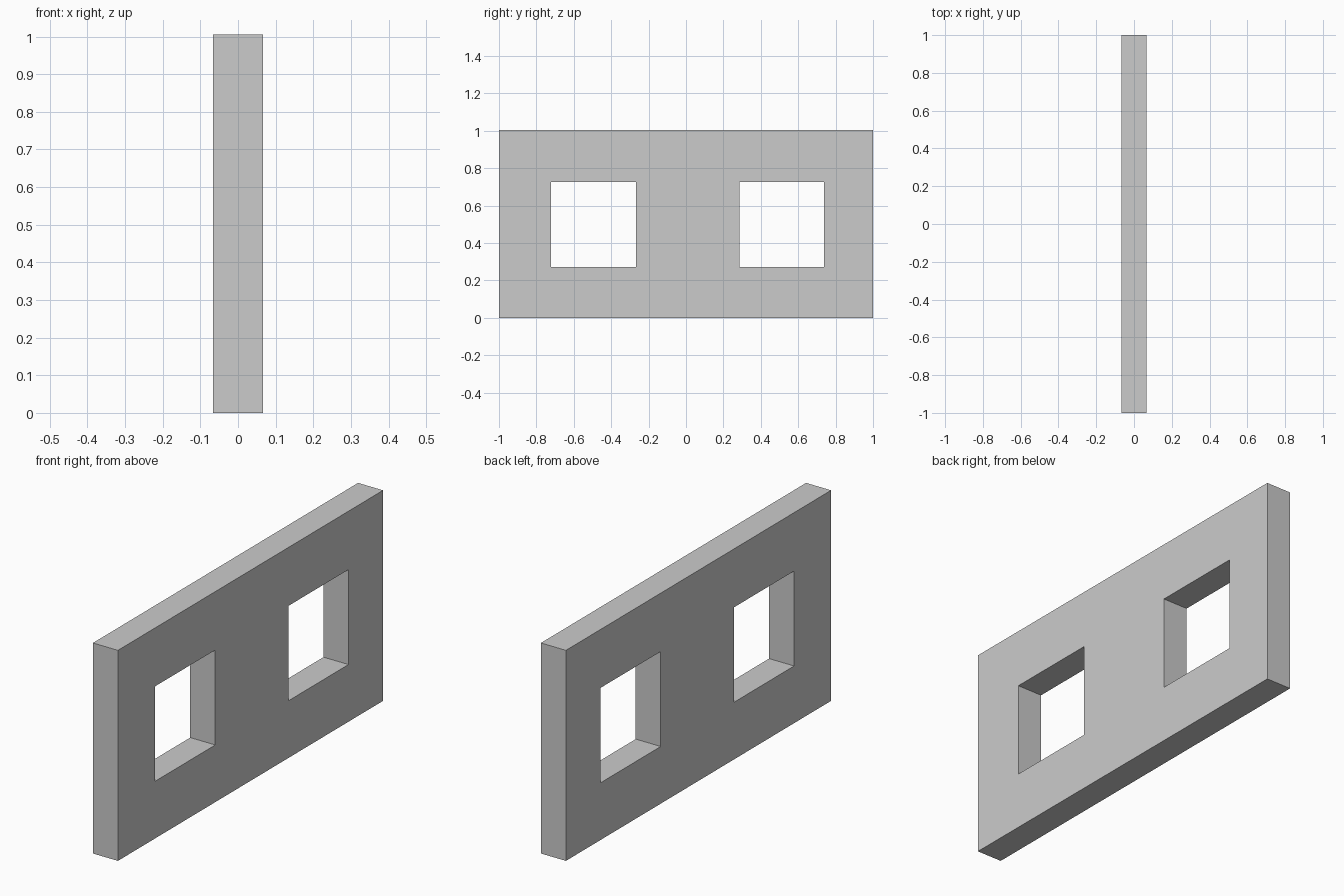
import bpy, bmesh

if "Cube" in bpy.data.objects:
    bpy.data.objects.remove(bpy.data.objects["Cube"])

HALF_T = 0.066
YS = [-1.0, -0.721, -0.266, 0.285, 0.739, 1.0]   # wall ends and window sides
ZS = [0.0, 0.273, 0.726, 1.005]                  # base, sill, lintel, top
WINDOWS = {(1, 1), (3, 1)}                       # open cells

# Wall face as a grid of cells with the windows left open
bm = bmesh.new()
grid = [[bm.verts.new((-HALF_T, y, z)) for z in ZS] for y in YS]
for i in range(len(YS) - 1):
    for j in range(len(ZS) - 1):
        if (i, j) not in WINDOWS:
            bm.faces.new((grid[i][j], grid[i][j + 1],
                          grid[i + 1][j + 1], grid[i + 1][j]))

# Extrude to full thickness, keeping the back face
ret = bmesh.ops.extrude_face_region(bm, geom=bm.faces[:], use_keep_orig=True)
for v in (g for g in ret["geom"] if isinstance(g, bmesh.types.BMVert)):
    v.co.x = HALF_T
bmesh.ops.recalc_face_normals(bm, faces=bm.faces[:])

mesh = bpy.data.meshes.new("window_wall")
bm.to_mesh(mesh)
bm.free()
wall = bpy.data.objects.new("window_wall", mesh)
bpy.context.collection.objects.link(wall)
